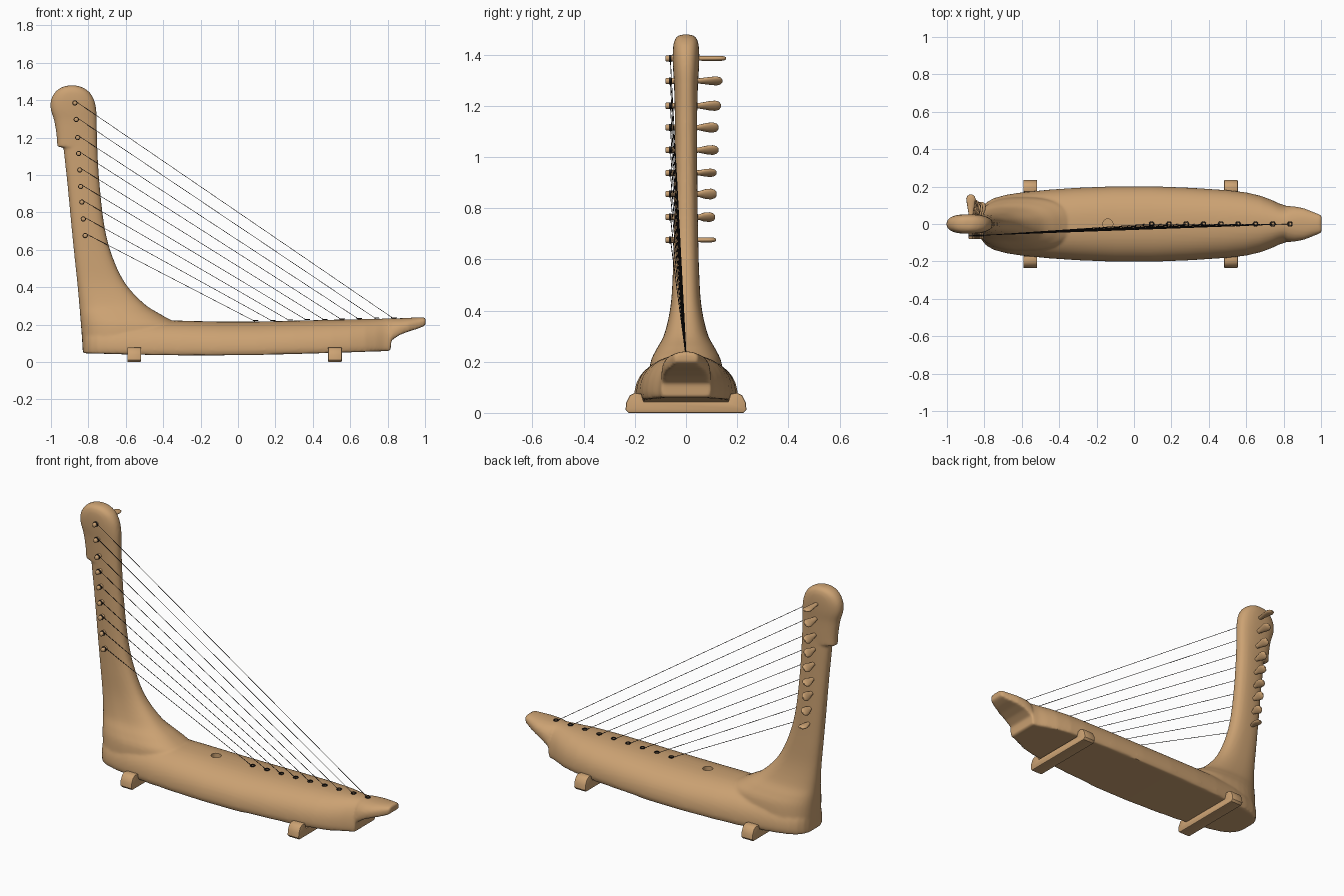
import bpy, bmesh, math
from mathutils import Vector

if "Cube" in bpy.data.objects:
    bpy.data.objects.remove(bpy.data.objects["Cube"])


def material(name, rgb):
    m = bpy.data.materials.new(name)
    m.diffuse_color = (*rgb, 1)
    m.use_nodes = True
    m.node_tree.nodes["Principled BSDF"].inputs["Base Color"].default_value = m.diffuse_color
    return m


WOOD = material("light wood", (0.60, 0.36, 0.17))
DARK = material("dark string", (0.02, 0.016, 0.014))


def make(name, bm, mat, angle=40):
    bmesh.ops.recalc_face_normals(bm, faces=bm.faces)
    me = bpy.data.meshes.new(name)
    bm.to_mesh(me)
    bm.free()
    me.materials.append(mat)
    ob = bpy.data.objects.new(name, me)
    bpy.context.collection.objects.link(ob)
    smooth(ob, angle)
    return ob


def smooth(ob, angle):
    bpy.ops.object.select_all(action='DESELECT')
    bpy.context.view_layer.objects.active = ob
    ob.select_set(True)
    bpy.ops.object.shade_smooth_by_angle(angle=math.radians(angle))


def loft(bm, rings):
    rows = [[bm.verts.new(p) for p in r] for r in rings]
    n = len(rows[0])
    for a, b in zip(rows, rows[1:]):
        for i in range(n):
            j = (i + 1) % n
            bm.faces.new((a[i], a[j], b[j], b[i]))
    bm.faces.new(rows[0])
    bm.faces.new(rows[-1])


def spline(rows, steps=5):
    # Catmull-Rom refinement of station rows
    out = []
    for i in range(len(rows) - 1):
        p = [rows[max(i - 1, 0)], rows[i], rows[i + 1], rows[min(i + 2, len(rows) - 1)]]
        for s in range(steps):
            t = s / steps
            out.append([b + 0.5 * t * (c - a + t * (2 * a - 5 * b + 4 * c - d + t * (3 * (b - c) + d - a)))
                        for a, b, c, d in zip(*p)])
    return out + [list(rows[-1])]


def power(v, e):
    return math.copysign(abs(v) ** e, v)


def neck_ring(z, x0, x1, w, n=40):
    c, a = (x0 + x1) / 2, (x1 - x0) / 2
    ang = [2 * math.pi * i / n for i in range(n)]
    return [(c + a * power(math.cos(t), 0.8), w * power(math.sin(t), 0.8), z) for t in ang]


def hull_ring(x, zb, zt, w, n=28):
    ang = [math.pi * i / n for i in range(n + 1)]
    arch = [(x, w * power(math.cos(t), 0.85), zb + 0.025 + (zt - zb - 0.025) * power(math.sin(t), 0.9))
            for t in ang]
    return [(x, w * 0.96, zb)] + arch + [(x, -w * 0.96, zb)]


def cylinder(bm, p, q, r, n=10):
    p, q = Vector(p), Vector(q)
    rot = (q - p).to_track_quat('Z', 'Y')
    loft(bm, [[e + rot @ Vector((r * math.cos(2 * math.pi * i / n), r * math.sin(2 * math.pi * i / n), 0))
               for i in range(n)] for e in (p, q)])


# Boat-shaped sound body (x, bottom, top, half width)
hull = [(-0.828, 0.047, 0.19, 0.05), (-0.815, 0.047, 0.20, 0.085), (-0.79, 0.046, 0.20, 0.115),
        (-0.75, 0.045, 0.205, 0.138), (-0.68, 0.043, 0.21, 0.157), (-0.6, 0.041, 0.22, 0.169),
        (-0.45, 0.038, 0.224, 0.184), (-0.3, 0.036, 0.221, 0.194), (-0.1, 0.036, 0.216, 0.202),
        (0.1, 0.038, 0.216, 0.202), (0.3, 0.043, 0.221, 0.194), (0.5, 0.049, 0.226, 0.181),
        (0.6, 0.052, 0.228, 0.169), (0.68, 0.055, 0.230, 0.15), (0.74, 0.057, 0.231, 0.127),
        (0.78, 0.058, 0.232, 0.108), (0.815, 0.06, 0.233, 0.098), (0.82, 0.115, 0.233, 0.097),
        (0.86, 0.143, 0.234, 0.094), (0.91, 0.163, 0.236, 0.084), (0.96, 0.178, 0.239, 0.064),
        (0.99, 0.190, 0.240, 0.052), (1.003, 0.2, 0.235, 0.045)]
# Rising neck and bulbous head (z, back x, front x, half width)
neck = [(0.047, -0.83, -0.36, 0.15), (0.12, -0.834, -0.34, 0.148), (0.2, -0.84, -0.33, 0.138),
        (0.25, -0.844, -0.405, 0.115), (0.31, -0.849, -0.5, 0.084), (0.42, -0.859, -0.602, 0.06),
        (0.56, -0.874, -0.67, 0.051), (0.72, -0.89, -0.713, 0.047), (0.95, -0.912, -0.74, 0.044),
        (1.14, -0.932, -0.752, 0.044), (1.3, -0.94, -0.757, 0.044)]
head = [(1.15, -0.967, -0.755, 0.043), (1.21, -0.97, -0.754, 0.045), (1.29, -0.983, -0.755, 0.047),
        (1.35, -1.001, -0.758, 0.051), (1.4, -1.0, -0.769, 0.052), (1.44, -0.98, -0.792, 0.049),
        (1.465, -0.95, -0.825, 0.040), (1.478, -0.915, -0.86, 0.022)]
bm = bmesh.new()
loft(bm, [hull_ring(*r) for r in hull])
loft(bm, [neck_ring(*r) for r in spline(neck)])
loft(bm, [neck_ring(*r) for r in spline(head)])
body = make("harp_body", bm, WOOD)

# Sound hole cutter
bm = bmesh.new()
cylinder(bm, (-0.14, 0, 0.13), (-0.14, 0, 0.4), 0.027, 24)
cutter = make("sound_hole_cutter", bm, WOOD)
cutter.hide_render = True

# Fuse the three lofts, soften the joins and cut the hole
m = body.modifiers.new("fuse", 'REMESH')
m.mode = 'VOXEL'
m.voxel_size = 0.008
m = body.modifiers.new("soften", 'SMOOTH')
m.factor = 0.5
m.iterations = 5
m = body.modifiers.new("hole", 'BOOLEAN')
m.operation = 'DIFFERENCE'
m.object = cutter
bpy.ops.object.select_all(action='DESELECT')
bpy.context.view_layer.objects.active = body
body.select_set(True)
bpy.ops.object.convert(target='MESH')
smooth(body, 40)
bpy.data.objects.remove(cutter)

# Cross-bar feet with raised ends that hold the body
half = [(0.225, 0), (0.236, 0.012), (0.234, 0.04), (0.22, 0.068), (0.2, 0.079), (0.175, 0.075), (0.165, 0.045)]
outline = half + [(-y, z) for y, z in reversed(half)]
for name, x in (("left_foot", -0.555), ("right_foot", 0.518)):
    bm = bmesh.new()
    loft(bm, [[(x + s * 0.037, y, z) for y, z in outline] for s in (-1, 1)])
    bmesh.ops.recalc_face_normals(bm, faces=bm.faces)
    rim = [e for e in bm.edges if abs(e.verts[0].co.x - e.verts[1].co.x) < 1e-5]
    bmesh.ops.bevel(bm, geom=rim, offset=0.006, segments=2, profile=0.5, affect='EDGES')
    make(name, bm, WOOD)

# Tuning pegs, strings, windings and deck ties
pegs = [(-0.872, 1.385, 0.157, 0), (-0.865, 1.297, 0.142, 40), (-0.857, 1.2, 0.136, 50),
        (-0.852, 1.115, 0.127, 50), (-0.846, 1.027, 0.127, 45), (-0.841, 0.938, 0.12, 35),
        (-0.835, 0.855, 0.12, 55), (-0.827, 0.765, 0.114, 45), (-0.817, 0.676, 0.118, 0)]
for k, (px, pz, end, turn) in enumerate(pegs):
    c, s = math.cos(math.radians(turn)), math.sin(math.radians(turn))
    stations = [(-0.080, 0.009, 0.009), (-0.077, 0.012, 0.012), (0.035, 0.011, 0.011), (0.05, 0.012, 0.009),
                (end - 0.045, 0.022, 0.010), (end - 0.022, 0.025, 0.010), (end - 0.007, 0.019, 0.008),
                (end, 0.008, 0.004)]
    rings = []
    for y, a, b in stations:
        ring = []
        for i in range(16):
            t = 2 * math.pi * i / 16
            u, v = a * math.cos(t), b * math.sin(t)
            ring.append((px + u * c - v * s, y, pz + u * s + v * c))
        rings.append(ring)
    bm = bmesh.new()
    loft(bm, rings)
    make(f"tuning_peg_{k + 1}", bm, WOOD, 50)

    bx = 0.83 - k * 0.0925
    bz = 0.216 + 0.021 * bx
    bm = bmesh.new()
    cylinder(bm, (px, -0.062, pz + 0.012), (bx, 0, bz), 0.0015, 6)
    cylinder(bm, (px, -0.066, pz), (px, -0.057, pz), 0.014, 14)
    make(f"string_{k + 1}", bm, DARK)

    bpy.ops.mesh.primitive_torus_add(major_radius=0.012, minor_radius=0.003, major_segments=14,
                                     minor_segments=6, location=(bx + 0.004, 0, bz + 0.003))
    tie = bpy.context.object
    tie.name = f"string_tie_{k + 1}"
    tie.data.materials.append(DARK)
    smooth(tie, 60)
